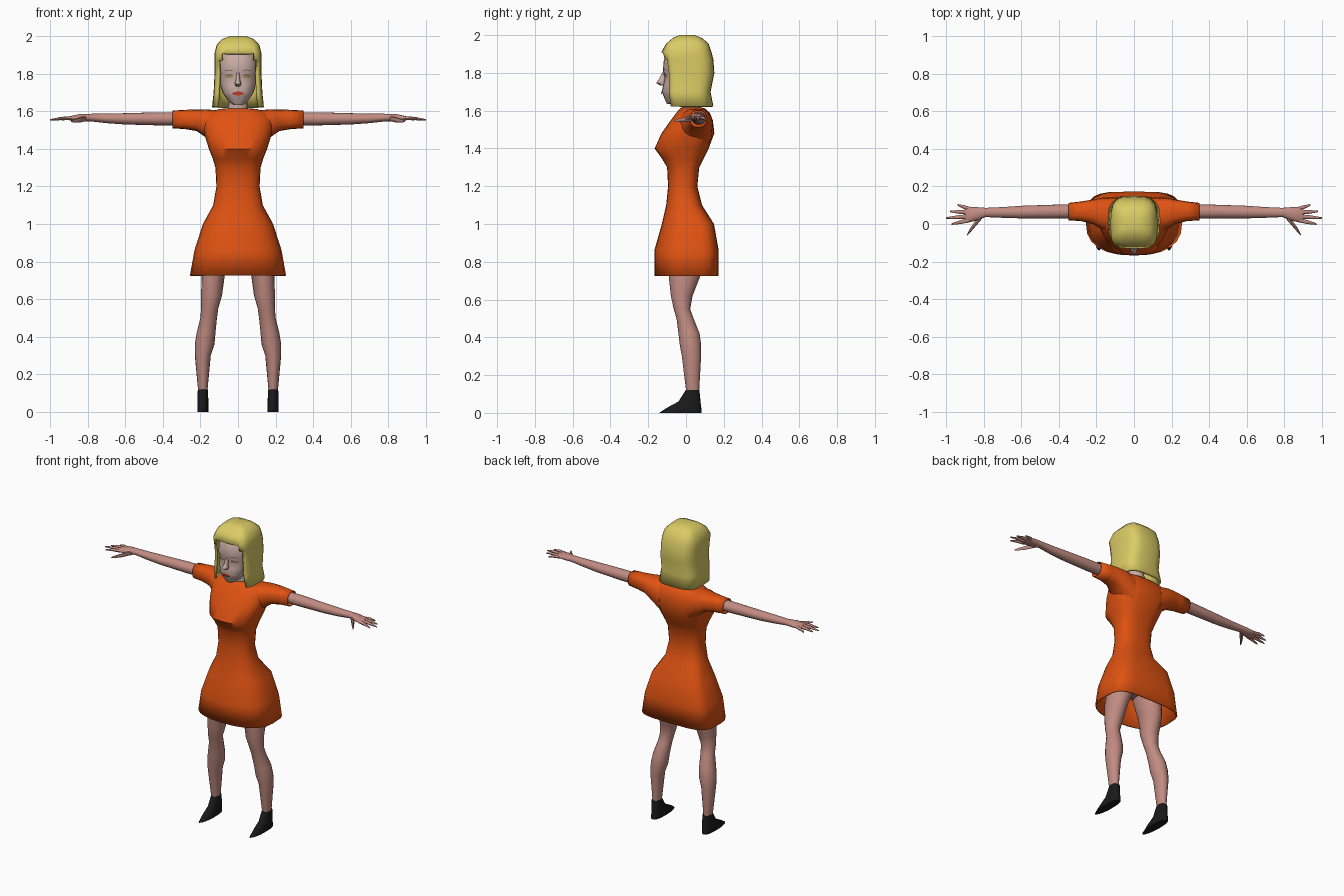
import bpy, bmesh, math
from mathutils import Vector
from mathutils.bvhtree import BVHTree

if "Cube" in bpy.data.objects:
    bpy.data.objects.remove(bpy.data.objects["Cube"])

X, Y, Z = Vector((1, 0, 0)), Vector((0, 1, 0)), Vector((0, 0, 1))


def material(name, r, g, b):
    m = bpy.data.materials.new(name)
    m.use_nodes = True
    m.diffuse_color = (r, g, b, 1)
    bsdf = m.node_tree.nodes["Principled BSDF"]
    bsdf.inputs["Base Color"].default_value = (r, g, b, 1)
    bsdf.inputs["Roughness"].default_value = 0.8
    return m


skin = material("rosy skin", 0.53, 0.26, 0.22)
pale = material("pale face skin", 0.58, 0.41, 0.37)
blond = material("blond hair", 0.71, 0.60, 0.13)
orange = material("orange cloth", 0.74, 0.085, 0.006)
black = material("black leather", 0.01, 0.01, 0.01)
red = material("red lips", 0.70, 0.06, 0.02)
amber = material("amber eyes", 0.50, 0.36, 0.12)
brown = material("brown lashes", 0.20, 0.12, 0.09)


def finish(name, bm, mat, thickness=0, angle=50):
    mesh = bpy.data.meshes.new(name)
    bm.to_mesh(mesh)
    bm.free()
    mesh.materials.append(mat)
    mesh.shade_smooth()
    mesh.set_sharp_from_angle(angle=math.radians(angle))
    obj = bpy.data.objects.new(name, mesh)
    bpy.context.scene.collection.objects.link(obj)
    if thickness:
        mod = obj.modifiers.new("thickness", "SOLIDIFY")
        mod.thickness = thickness
        mod.offset = -1
    return obj


def section(c, u, v, ru, rv, n=16, front=2, back=2):
    """Closed superellipse; the two halves along v may differ in squareness."""
    pts = []
    for i in range(n):
        a = math.tau * i / n
        ca, sa = math.cos(a), math.sin(a)
        p = 2 / (front if sa < -1e-6 else back)
        pts.append(Vector(c) + u * ru * math.copysign(abs(ca) ** p, ca)
                   + v * rv * math.copysign(abs(sa) ** p, sa))
    return pts


def level(z, x0, x1, y0, y1, **kw):
    return section(((x0 + x1) / 2, (y0 + y1) / 2, z), X, Y, (x1 - x0) / 2, (y1 - y0) / 2, **kw)


def slice_x(x, y0, y1, z0, z1, **kw):
    return section((x, (y0 + y1) / 2, (z0 + z1) / 2), Y, Z, (y1 - y0) / 2, (z1 - z0) / 2, **kw)


def loft(name, rings, mat, first=True, last=True, thickness=0, side=1, skip=None):
    """Skin a list of equal rings, optionally capped, mirrored or with gaps."""
    bm = bmesh.new()
    rows = [[bm.verts.new((p.x * side, p.y, p.z)) for p in r] for r in rings]
    n = len(rows[0])
    gaps = []
    for k in range(len(rows) - 1):
        for i in range(n):
            j = (i + 1) % n
            f = bm.faces.new((rows[k][i], rows[k][j], rows[k + 1][j], rows[k + 1][i]))
            if skip and skip(k, i):
                gaps.append(f)
    if first:
        bm.faces.new(rows[0])
    if last:
        bm.faces.new(rows[-1])
    bmesh.ops.recalc_face_normals(bm, faces=bm.faces)
    bmesh.ops.delete(bm, geom=gaps, context="FACES")
    return finish(name, bm, mat, thickness)


# Dress body, open at the hem: height, half width, front, back
dress = [(0.725, 0.256, -0.168, 0.173), (0.86, 0.232, -0.168, 0.173), (1.0, 0.187, -0.128, 0.148),
         (1.1, 0.132, -0.105, 0.085), (1.2, 0.115, -0.095, 0.06), (1.3, 0.12, -0.1, 0.07),
         (1.35, 0.135, -0.13, 0.095), (1.4, 0.155, -0.166, 0.12), (1.48, 0.18, -0.13, 0.15),
         (1.55, 0.19, -0.08, 0.142), (1.59, 0.17, -0.05, 0.125), (1.612, 0.1, -0.03, 0.1),
         (1.616, 0.06, -0.02, 0.085)]
loft("dress", [level(z, -w, w, f, b, n=24, front=2.4, back=4 if z < 1.05 else 2.8)
               for z, w, f, b in dress], orange, first=False, thickness=0.008)

# Hips under the dress
loft("hips", [level(z, -w, w, -d, d) for z, w, d in
              ((0.84, 0.06, 0.06), (0.9, 0.16, 0.1), (1.0, 0.16, 0.1), (1.08, 0.11, 0.07))], skin)

# Neck and head
loft("neck", [level(z, -w, w, f, b) for z, w, f, b in
              ((1.58, 0.07, -0.025, 0.09), (1.62, 0.053, -0.025, 0.08),
               (1.66, 0.048, -0.03, 0.07), (1.72, 0.05, -0.03, 0.07))], pale)
face = [(1.635, 0.025, -0.1, -0.05), (1.65, 0.048, -0.108, 0), (1.68, 0.07, -0.12, 0.03),
        (1.7, 0.082, -0.128, 0.06), (1.74, 0.095, -0.12, 0.09), (1.78, 0.102, -0.112, 0.1),
        (1.81, 0.105, -0.122, 0.1), (1.86, 0.105, -0.119, 0.1), (1.91, 0.095, -0.1, 0.09),
        (1.95, 0.06, -0.06, 0.06)]
head = loft("head", [level(z, -w, w, f, b, n=24, front=2.3) for z, w, f, b in face], pale)
loft("nose", [level(z, -w, w, f, -0.1, n=10) for z, w, f in
              ((1.733, 0.012, -0.135), (1.746, 0.018, -0.16), (1.768, 0.011, -0.144),
               (1.805, 0.008, -0.124))], pale)

# Painted features, laid on the face as thin curved plates
surface = BVHTree.FromPolygons([v.co for v in head.data.vertices],
                               [p.vertices for p in head.data.polygons])


def plate(name, cx, cz, half, height, mat, lift=0.004, arch=0.0):
    bm = bmesh.new()
    steps = 8
    rows = []
    for i in range(steps + 1):
        t = 2 * i / steps - 1
        bulge = height / 2 * (0.1 + 0.9 * math.sqrt(max(0, 1 - t * t)))
        col = []
        for s in (-1, 1):
            x, z = cx + half * t, cz + arch * (1 - t * t) + s * bulge
            hit = surface.ray_cast(Vector((x, -1, z)), Y)[0]
            col.append(bm.verts.new((x, (hit.y if hit else -0.1) - lift, z)))
        rows.append(col)
    for a, b in zip(rows, rows[1:]):
        bm.faces.new((a[0], b[0], b[1], a[1]))
    finish(name, bm, mat)


plate("lips", 0, 1.695, 0.031, 0.02, red, lift=0.007)
for side, word in ((1, "left"), (-1, "right")):
    plate(word + "_eye", side * 0.047, 1.784, 0.022, 0.013, amber)
    plate(word + "_lashes", side * 0.047, 1.79, 0.025, 0.005, brown, 0.005, 0.004)
    plate(word + "_eyebrow", side * 0.048, 1.813, 0.027, 0.005, brown, 0.003, 0.006)

# Hair: a shell with an arched gap for the face
hair = [(1.622, 0.138, -0.1, 0.145), (1.7, 0.13, -0.11, 0.13), (1.8, 0.125, -0.112, 0.15),
        (1.87, 0.125, -0.122, 0.145), (1.91, 0.125, -0.131, 0.135), (1.955, 0.113, -0.105, 0.12),
        (1.985, 0.085, -0.07, 0.085), (2.0, 0.045, -0.035, 0.045)]
loft("hair", [level(z, -w, w, f, b, n=24, front=4, back=3.2) for z, w, f, b in hair], blond,
     first=False, thickness=0.016,
     skip=lambda k, i: (k < 3 and 15 <= i <= 20) or (k == 3 and 16 <= i <= 19))

# Limbs, built once for each side
sleeve = [(0.1, -0.05, 0.14, 1.4, 1.605), (0.17, -0.03, 0.14, 1.46, 1.61),
          (0.22, 0, 0.13, 1.495, 1.61), (0.28, 0.015, 0.12, 1.505, 1.608),
          (0.35, 0.02, 0.112, 1.51, 1.604)]
arm = [(0.25, 0.03, 0.105, 1.525, 1.595), (0.42, 0.03, 0.103, 1.525, 1.595),
       (0.6, 0.03, 0.097, 1.53, 1.59), (0.7, 0.033, 0.09, 1.537, 1.588),
       (0.79, 0.037, 0.086, 1.547, 1.587), (0.84, 0.018, 0.09, 1.546, 1.586),
       (0.88, 0.008, 0.09, 1.55, 1.578), (0.9, 0.012, 0.085, 1.553, 1.572)]
leg = [(0.98, 0.01, 0.17, -0.09, 0.09), (0.85, 0.02, 0.185, -0.1, 0.1),
       (0.73, 0.07, 0.195, -0.092, 0.078), (0.62, 0.085, 0.196, -0.08, 0.035),
       (0.55, 0.105, 0.197, -0.065, 0.022), (0.5, 0.112, 0.2, -0.05, 0.04),
       (0.42, 0.12, 0.22, -0.04, 0.072), (0.36, 0.125, 0.23, -0.033, 0.08),
       (0.3, 0.145, 0.23, -0.022, 0.08), (0.12, 0.162, 0.213, 0, 0.07),
       (0.09, 0.165, 0.21, 0.005, 0.068)]
shoe = [(0, 0.029, -0.142, 0.083), (0.025, 0.03, -0.105, 0.081),
        (0.06, 0.029, -0.04, 0.077), (0.12, 0.027, -0.002, 0.071)]
# Finger root and tip as x, y
fingers = {"little": (0.875, 0.08, 0.94, 0.102), "ring": (0.885, 0.062, 0.98, 0.067),
           "middle": (0.885, 0.04, 1.0, 0.032), "index": (0.88, 0.02, 0.973, -0.001)}


def digit(name, path, side):
    rings = [section(p, Y, Z, r, r * 0.85, n=8) for p, r in path]
    loft(name, rings, skin, side=side)


for side, word in ((1, "left_"), (-1, "right_")):
    loft(word + "sleeve", [slice_x(*r, front=2.5, back=2.5) for r in sleeve], orange,
         last=False, thickness=0.004, side=side)
    loft(word + "arm", [slice_x(*r) for r in arm], skin, side=side)
    loft(word + "leg", [level(*r) for r in leg], skin, side=side)
    loft(word + "shoe", [level(z, 0.187 - w, 0.187 + w, f, b, front=1.8, back=3)
                         for z, w, f, b in shoe], black, side=side)
    for finger, (x0, y0, x1, y1) in fingers.items():
        mid = ((x0 + x1) / 2, (y0 + y1) / 2, 1.562)
        digit(word + finger + "_finger",
              [((x0, y0, 1.563), 0.012), (mid, 0.01), ((x1, y1, 1.555), 0.004)], side)
    digit(word + "thumb", [((0.81, 0.045, 1.562), 0.018), ((0.85, -0.005, 1.552), 0.015),
                           ((0.873, -0.035, 1.549), 0.011), ((0.89, -0.06, 1.547), 0.004)], side)
